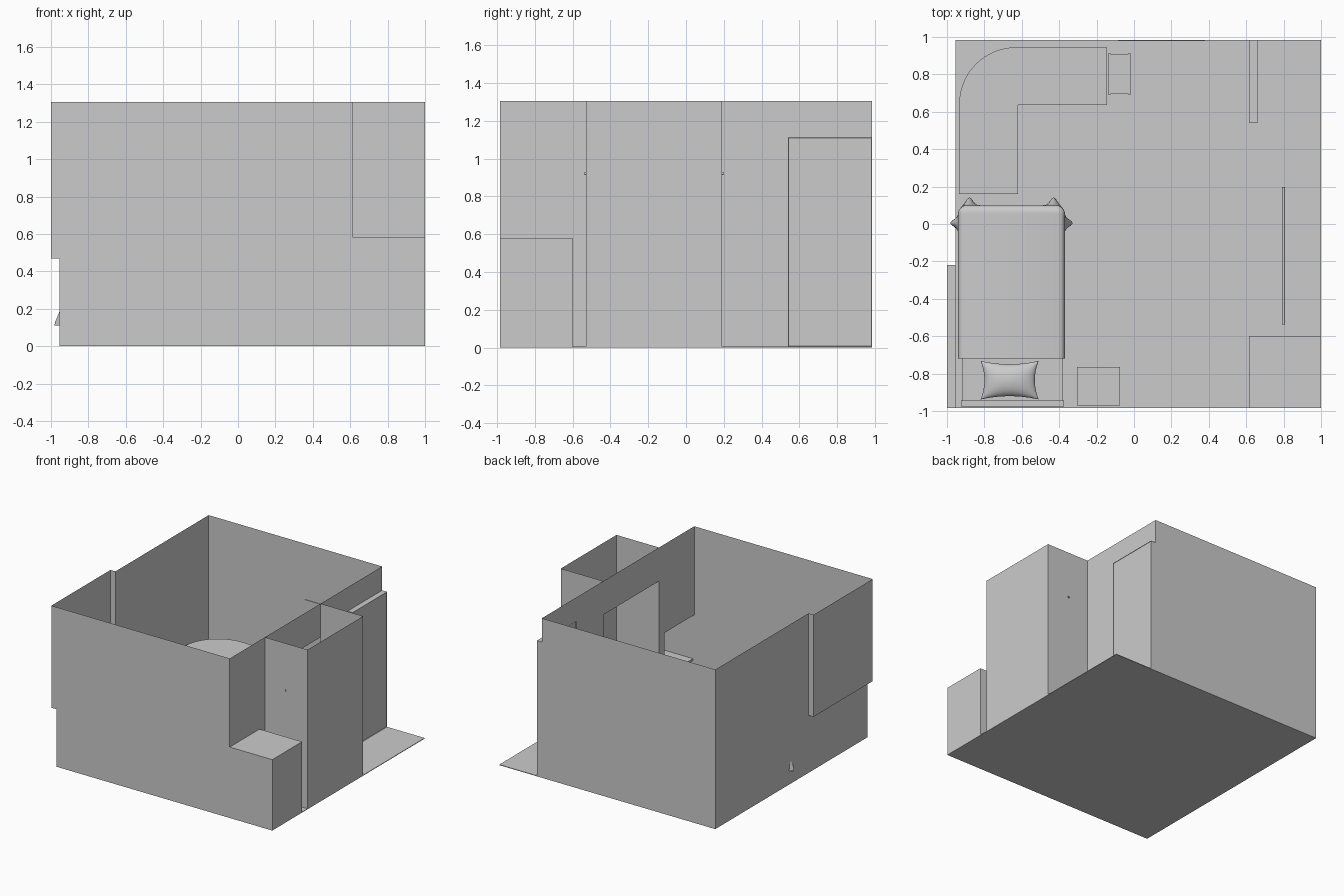
import bpy, bmesh, math
from mathutils import Vector

if "Cube" in bpy.data.objects:
    bpy.data.objects.remove(bpy.data.objects["Cube"])


def make(name, bm, smooth=False):
    me = bpy.data.meshes.new(name)
    bm.to_mesh(me)
    bm.free()
    ob = bpy.data.objects.new(name, me)
    bpy.context.collection.objects.link(ob)
    if smooth:
        for p in me.polygons:
            p.use_smooth = True
    return ob


def box(name, x0, x1, y0, y1, z0, z1):
    bm = bmesh.new()
    bmesh.ops.create_cube(bm, size=1)
    for v in bm.verts:
        v.co = ((x0 + x1) / 2 + v.co.x * (x1 - x0),
                (y0 + y1) / 2 + v.co.y * (y1 - y0),
                (z0 + z1) / 2 + v.co.z * (z1 - z0))
    return make(name, bm)


def sheet(name, rects, axis, at):
    """Thin wall made of rectangles (a0, a1, b0, b1) in the plane axis = at."""
    bm = bmesh.new()
    for a0, a1, b0, b1 in rects:
        pts = []
        for a, b in ((a0, b0), (a1, b0), (a1, b1), (a0, b1)):
            p = [a, b]
            p.insert(axis, at)
            pts.append(bm.verts.new(p))
        bm.faces.new(pts)
    bmesh.ops.remove_doubles(bm, verts=bm.verts, dist=1e-5)
    return make(name, bm)


H = 1.305              # wall height
L, R = -0.955, 0.615   # left and right room walls
F, B = -0.985, 0.985   # front and back walls
X, Y, Z = 0, 1, 2

# Floor and outer walls
box("floor", L, 1, F, B, 0, 0.005)
sheet("front_wall", [(L, R, 0, H), (R, 1, 0, 0.58), (-1, L, 0.47, H)], Y, F)
sheet("back_wall", [(L, R, 0, H)], Y, B)
sheet("left_wall", [(F, -0.22, 0, 0.47), (-0.22, B, 0, H)], X, L)
sheet("right_wall", [(F, -0.6, 0.58, H), (-0.6, -0.53, 0, H), (-0.53, 0.19, 1.03, H),
                     (0.19, 0.54, 0, H), (0.54, B, 1.11, H)], X, R)

# Window recess in the left wall
sheet("window_pane", [(F, -0.22, 0.47, H)], X, -1)
sheet("window_sill", [(-1, L, F, -0.22)], Z, 0.47)
sheet("window_reveal", [(-1, L, 0.47, H)], Y, -0.22)

# Open closet with its hanging rail
sheet("closet_front", [(R, 1, 0, H)], Y, -0.53)
sheet("closet_rear", [(R, 1, 0, H)], Y, 0.19)
sheet("closet_outer", [(-0.53, 0.19, 0, H)], X, 1)
bpy.ops.mesh.primitive_cylinder_add(vertices=16, radius=0.008, depth=0.736,
                                    location=(0.8, -0.17, 0.92), rotation=(math.pi / 2, 0, 0))
bpy.context.object.name = "closet_rail"

# Low alcove with shelf
sheet("alcove_top", [(R, 1, F, -0.6)], Z, 0.58)
sheet("alcove_outer", [(F, -0.6, 0, 0.58)], X, 1)
sheet("alcove_rear", [(R, 1, 0, 0.58)], Y, -0.6)
box("alcove_shelf", R + 0.01, 0.998, F + 0.002, -0.602, 0.205, 0.22)

# Door with a thin recessed panel outline
door = box("door", R, 0.66, 0.54, B, 0.005, 1.11)
bm = bmesh.new()
bm.from_mesh(door.data)
bm.faces.ensure_lookup_table()
sides = [f for f in bm.faces if abs(f.calc_center_median().x - 0.6375) > 0.02]
bmesh.ops.inset_individual(bm, faces=sides, thickness=0.004, depth=-0.003)
bm.to_mesh(door.data)
bm.free()

# Picture board on the back wall
box("wall_board", -0.085, 0.38, 0.979, 0.984, 0.55, 0.85)

# Corner desk: L outline with a rounded outer corner
outline = [(-0.935, 0.16), (-0.62, 0.16), (-0.62, 0.635), (-0.145, 0.635), (-0.145, 0.945)]
for i in range(17):
    t = math.pi / 2 * (1 + i / 16)
    outline.append((-0.63 + 0.305 * math.cos(t), 0.64 + 0.305 * math.sin(t)))
bm = bmesh.new()
face = bm.faces.new([bm.verts.new((x, y, 0.345)) for x, y in outline])
up = bmesh.ops.extrude_face_region(bm, geom=[face])
bmesh.ops.translate(bm, vec=(0, 0, 0.025),
                    verts=[g for g in up["geom"] if isinstance(g, bmesh.types.BMVert)])
bmesh.ops.recalc_face_normals(bm, faces=bm.faces)
make("desk_top", bm)
box("desk_panel_side", -0.925, -0.63, 0.17, 0.19, 0.005, 0.345)
box("desk_panel_end", -0.175, -0.155, 0.645, 0.935, 0.005, 0.345)

# Computer case beside the desk
box("case_body", -0.125, -0.03, 0.695, 0.91, 0.005, 0.245)
for n, x in (("left", -0.135), ("right", -0.03)):
    box("case_side_" + n, x, x + 0.01, 0.69, 0.915, 0.005, 0.25)

# Bedside table
box("bedside_table", -0.305, -0.075, -0.97, -0.765, 0.005, 0.27)

# Bed
box("headboard", -0.925, -0.375, -0.975, -0.945, 0.005, 0.42)
box("bed_base", -0.92, -0.38, -0.945, 0.08, 0.06, 0.15)
box("mattress", -0.92, -0.38, -0.945, 0.08, 0.15, 0.26)
for n, x, y in (("foot_left", -0.91, 0.03), ("foot_right", -0.43, 0.03),
                ("head_left", -0.91, -0.93), ("head_right", -0.43, -0.93)):
    box("bed_leg_" + n, x, x + 0.04, y, y + 0.04, 0.005, 0.06)

# Blanket: U-shaped skirt lofted down from the top, with gathered folds at the corners
CX, HW, HEAD, FOOT, RC = -0.655, 0.285, -0.72, 0.10, 0.045
half = []
for i in range(90):
    half.append((Vector((-HW, HEAD + (FOOT - RC - HEAD) * i / 90)), Vector((-1, 0))))
for i in range(9):
    t = math.pi - math.pi / 2 * i / 8
    n = Vector((math.cos(t), math.sin(t)))
    half.append((Vector((-HW + RC, FOOT - RC)) + n * RC, n))
for i in range(1, 30):
    half.append((Vector((-(HW - RC) * (1 - i / 30), FOOT)), Vector((0, 1))))
path = half + [(Vector((0, FOOT)), Vector((0, 1)))] + \
    [(Vector((-p.x, p.y)), Vector((-n.x, n.y))) for p, n in reversed(half)]
ears = [(Vector((-HW, 0.005)), Vector((-1, 0))), (Vector((-0.225, FOOT)), Vector((0, 1)))]
rings = [(-0.035, 0.285), (-0.017, 0.281), (-0.005, 0.27), (0, 0.25)]
rings += [(0, 0.25 - 0.02 * k) for k in range(1, 8)]
bm = bmesh.new()
grid = []
for off, z in rings:
    row = []
    fall = max(0, min(1, (0.22 - z) / 0.1))
    for p, n in path:
        q = p + n * off
        m = Vector((-abs(p.x), p.y))
        for e, d in ears:
            g = math.exp(-((m - e).length / 0.025) ** 2) * fall
            q += Vector((d.x if p.x < 0 else -d.x, d.y)) * 0.042 * g
        row.append(bm.verts.new((CX + q.x, q.y, z)))
    grid.append(row)
for a, b in zip(grid, grid[1:]):
    for i in range(len(path) - 1):
        bm.faces.new((a[i], a[i + 1], b[i + 1], b[i]))
bm.faces.new(grid[0])
bmesh.ops.recalc_face_normals(bm, faces=bm.faces)
make("blanket", bm, True)

# Pillow: puffed grid with pinched edges, mirrored top and bottom
bm = bmesh.new()
N = 24
for s in (1, -1):
    rows = []
    for j in range(N + 1):
        v = math.sin(math.pi * (j / N - 0.5))
        row = []
        for i in range(N + 1):
            u = math.sin(math.pi * (i / N - 0.5))
            puff = math.sqrt(max(0, (1 - u * u) * (1 - v * v)))
            row.append(bm.verts.new((-0.665 + 0.155 * u * (1 - 0.13 * (1 - v * v)),
                                     -0.835 + 0.103 * v * (1 - 0.17 * (1 - u * u)),
                                     0.305 + s * 0.05 * puff)))
        rows.append(row)
    for a, b in zip(rows, rows[1:]):
        for i in range(N):
            f = (a[i], a[i + 1], b[i + 1], b[i])
            bm.faces.new(f if s > 0 else f[::-1])
bmesh.ops.remove_doubles(bm, verts=bm.verts, dist=1e-5)
make("pillow", bm, True)
